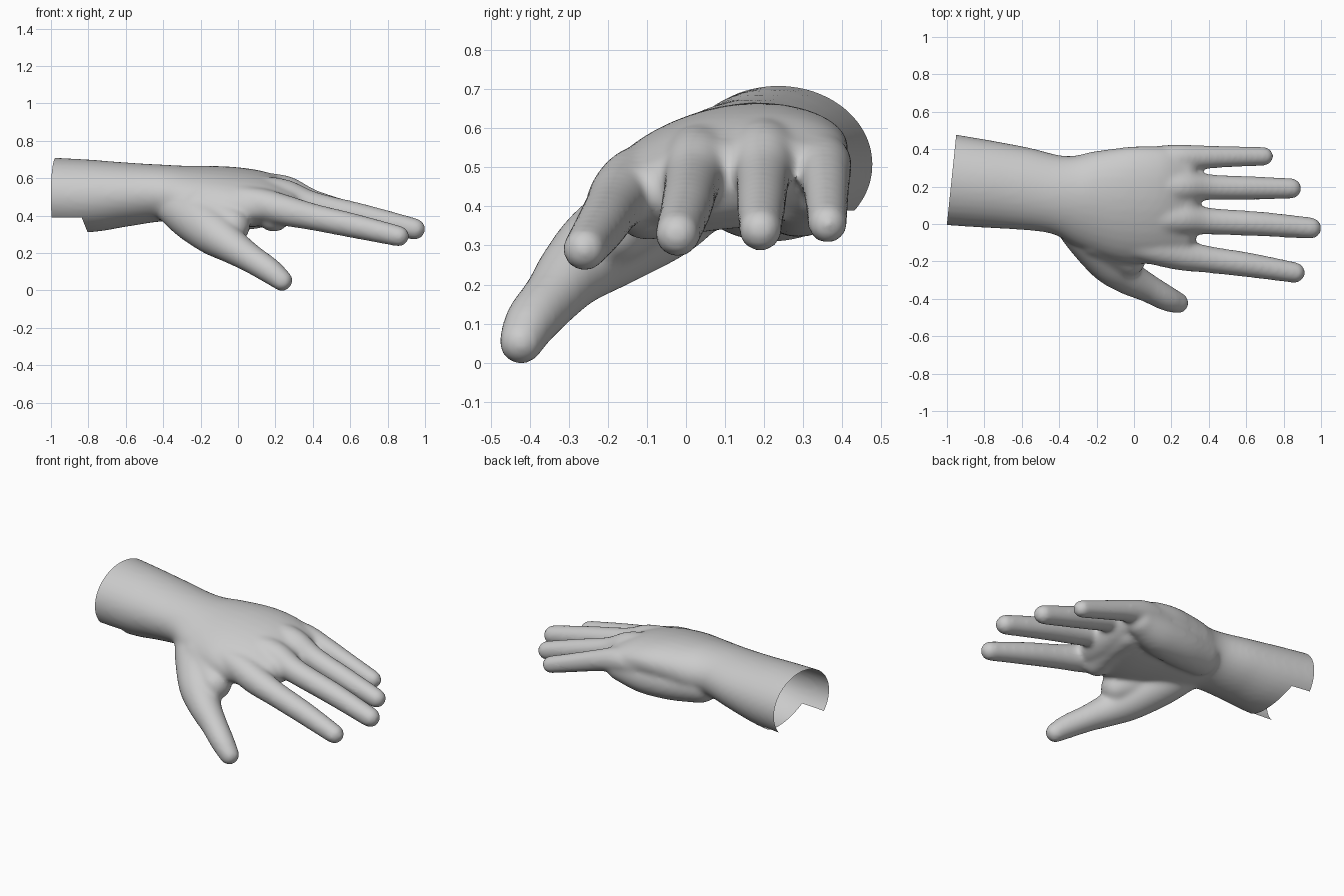
import bpy, bmesh, math
from mathutils import Vector

cube = bpy.data.objects.get("Cube")
if cube:
    bpy.data.objects.remove(cube)

skin = bpy.data.materials.new("matte_grey")
skin.use_nodes = True
skin.diffuse_color = (0.6, 0.6, 0.6, 1)
skin.node_tree.nodes["Principled BSDF"].inputs["Base Color"].default_value = (0.6, 0.6, 0.6, 1)

SIDES = 32


def smooth_path(keys, steps=6):
    """Catmull-Rom interpolation of rows of numbers."""
    rows = [Vector(k) for k in keys]
    out = []
    for i in range(len(rows) - 1):
        a, b = rows[max(i - 1, 0)], rows[i]
        c, d = rows[i + 1], rows[min(i + 2, len(rows) - 1)]
        for s in range(steps):
            t = s / steps
            out.append(b + (c - a) * (t / 2) + (a * 2 - b * 5 + c * 4 - d) * (t * t / 2)
                       + (b * 3 - a - c * 3 + d) * (t ** 3 / 2))
    return out + [rows[-1]]


def loft(bm, keys):
    """Rounded tube through rows of x, y, z, half width, half height, roll."""
    rows = smooth_path(keys)
    spots = [Vector(r[:3]) for r in rows]
    stations = []
    for i, r in enumerate(rows):
        tangent = (spots[min(i + 1, len(rows) - 1)] - spots[max(i - 1, 0)]).normalized()
        stations.append((spots[i], tangent, r[3], r[4], r[5]))

    def cap(station, sign):
        p, t, w, h, roll = station
        for k in range(1, 6):
            a = k * math.pi / 2 / 5.2
            yield p + t * sign * min(w, h) * math.sin(a), t, w * math.cos(a), h * math.cos(a), roll

    stations = list(cap(stations[0], -1))[::-1] + stations + list(cap(stations[-1], 1))
    rings = []
    for p, t, w, h, roll in stations:
        side = Vector((0, 0, 1)).cross(t).normalized()
        up = t.cross(side)
        u = side * math.cos(roll) + up * math.sin(roll)
        v = up * math.cos(roll) - side * math.sin(roll)
        ring = []
        for k in range(SIDES):
            a = math.tau * k / SIDES
            ring.append(bm.verts.new(p + u * w * math.cos(a) + v * h * math.sin(a)))
        rings.append(ring)
    for lo, hi in zip(rings, rings[1:]):
        for k in range(SIDES):
            n = (k + 1) % SIDES
            bm.faces.new((lo[k], lo[n], hi[n], hi[k]))
    bm.faces.new(rings[0][::-1])
    bm.faces.new(rings[-1])


def digit(bm, *keys):
    loft(bm, [(x, y, z, r, r, 0) for x, y, z, r in keys])


bm = bmesh.new()
# forearm, wrist and palm
loft(bm, [(-1.1, .25, .51, .25, .205, 0), (-.8, .215, .505, .235, .195, 0),
          (-.6, .19, .513, .222, .172, 0), (-.4, .155, .52, .212, .152, .05),
          (-.25, .13, .505, .265, .158, .17), (-.05, .105, .5, .315, .152, .2),
          (.12, .1, .488, .32, .138, .2), (.25, .1, .465, .305, .108, .16)])
# thumb with its muscle, and the web beside it
digit(bm, (-.37, .06, .47, .1), (-.25, -.05, .4, .13), (-.13, -.2, .305, .118),
      (-.03, -.285, .235, .094), (.07, -.34, .17, .077), (.17, -.395, .105, .069),
      (.235, -.422, .053, .058))
digit(bm, (-.2, -.06, .44, .12), (-.03, -.185, .345, .095))
# fleshy pads along the outer edge and under the knuckles
digit(bm, (-.28, .25, .455, .115), (-.1, .28, .445, .122), (.08, .3, .445, .118),
      (.22, .325, .46, .092))
digit(bm, (.19, -.1, .4, .088), (.21, .05, .425, .09), (.21, .2, .44, .09))
# index, middle, ring and little finger, each starting inside the hand
digit(bm, (-.15, -.07, .5, .075), (.1, -.13, .465, .085), (.25, -.165, .428, .083),
      (.4, -.19, .393, .072), (.62, -.22, .345, .066), (.86, -.26, .29, .056))
digit(bm, (-.15, .06, .54, .075), (.1, .035, .525, .088), (.25, .03, .505, .088),
      (.4, .015, .457, .072), (.68, 0, .393, .066), (.945, -.022, .328, .058))
digit(bm, (-.15, .2, .55, .075), (.1, .2, .54, .088), (.25, .2, .528, .086),
      (.4, .197, .47, .069), (.62, .193, .405, .063), (.84, .19, .34, .056))
digit(bm, (-.15, .31, .53, .075), (.1, .335, .515, .08), (.23, .35, .505, .075),
      (.36, .357, .47, .064), (.52, .36, .415, .057), (.695, .362, .355, .051))
bmesh.ops.recalc_face_normals(bm, faces=bm.faces)
mesh = bpy.data.meshes.new("hand")
bm.to_mesh(mesh)
bm.free()
hand = bpy.data.objects.new("hand", mesh)
bpy.context.collection.objects.link(hand)
bpy.context.view_layer.objects.active = hand
hand.select_set(True)

# fuse the parts into one skin
fuse = hand.modifiers.new("fuse", 'REMESH')
fuse.mode = 'VOXEL'
fuse.voxel_size = 0.012
relax = hand.modifiers.new("relax", 'SMOOTH')
relax.factor = 0.5
relax.iterations = 16
for m in ("fuse", "relax"):
    bpy.ops.object.modifier_apply(modifier=m)

# open sleeve end, with a notch in its underside
bm = bmesh.new()
bm.from_mesh(hand.data)


def cut(point, normal, clear=False):
    bmesh.ops.bisect_plane(bm, geom=bm.verts[:] + bm.edges[:] + bm.faces[:], dist=1e-5,
                           plane_co=point, plane_no=normal, clear_outer=clear)


cut((-1, 0, .5), (-.48, .05, 0), True)
cut((-.82, 0, .35), (-1, 0, -.4))
cut((0, 0, .39), (0, 0, -1))
notch = []
for f in bm.faces:
    c = f.calc_center_median()
    if c.z < .39 and c.x + .82 + .4 * (c.z - .35) < 0:
        notch.append(f)
bmesh.ops.delete(bm, geom=notch, context='FACES')
bm.to_mesh(hand.data)
bm.free()
hand.data.materials.clear()
hand.data.materials.append(skin)
bpy.ops.object.shade_smooth_by_angle(angle=math.radians(50))
